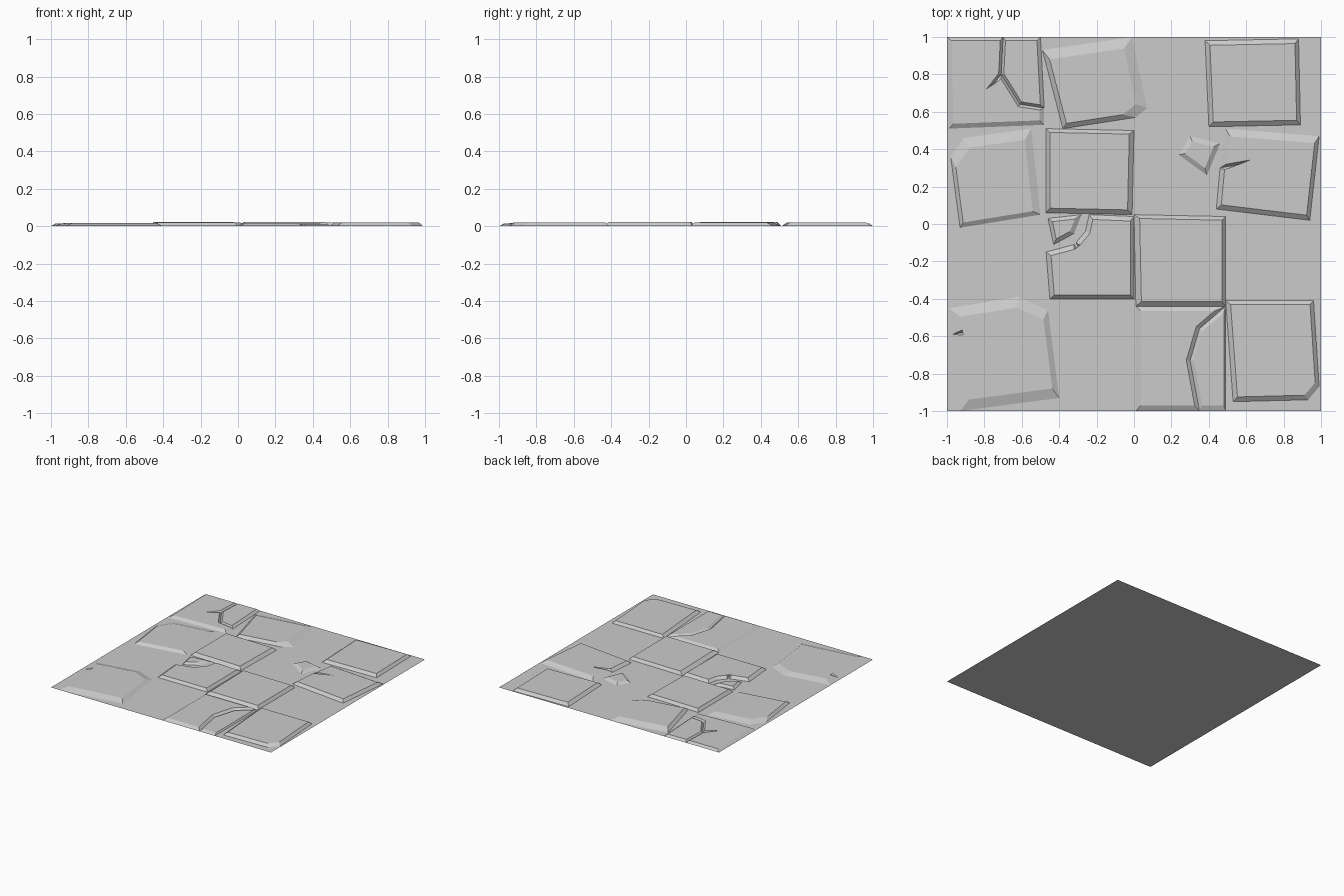
import bpy
import bmesh
from mathutils import Vector

default_cube = bpy.data.objects.get("Cube")
if default_cube:
    bpy.data.objects.remove(default_cube, do_unlink=True)

stone = bpy.data.materials.new("grey stone")
stone.use_nodes = True
stone.diffuse_color = (0.6, 0.6, 0.6, 1)
stone.node_tree.nodes["Principled BSDF"].inputs["Base Color"].default_value = stone.diffuse_color

UNIT = 0.01      # outlines are given in hundredths
NARROW = 2.5     # steep worn edge
WIDE = 5.5       # soft, shallow edge
CRACK = 1.4      # half the width of a crack


def finish(name, bm):
    mesh = bpy.data.meshes.new(name)
    bm.to_mesh(mesh)
    bm.free()
    mesh.materials.append(stone)
    obj = bpy.data.objects.new(name, mesh)
    bpy.context.collection.objects.link(obj)
    return obj


def inset_corner(corner, before, after, width_before, width_after):
    """Move a corner inward by the bevel widths of its two edges."""
    d1, d2 = (corner - before).normalized(), (after - corner).normalized()
    if d1.dot(d2) < -0.95:
        return corner.copy()              # the closed tip of a crack
    n1, n2 = Vector((d1.y, -d1.x)), Vector((d2.y, -d2.x))
    turn = d1.cross(d2)
    if abs(turn) < 0.05:
        return corner + n1 * width_before
    start1, start2 = corner + n1 * width_before, corner + n2 * width_after
    return start1 + d1 * ((start2 - start1).cross(d2) / turn)


def slab(name, outline, height=0.02):
    """Clockwise outline; a third value is the bevel of the edge that follows."""
    points = [Vector(p[:2]) * UNIT for p in outline]
    widths = [(p[2] if len(p) > 2 else NARROW) * UNIT for p in outline]
    count = len(points)
    bm = bmesh.new()
    low, high = [], []
    for i, p in enumerate(points):
        q = inset_corner(p, points[i - 1], points[(i + 1) % count], widths[i - 1], widths[i])
        low.append(bm.verts.new((p.x, p.y, 0)))
        high.append(bm.verts.new((q.x, q.y, height)))
    for i in range(count):
        j = (i + 1) % count
        bm.faces.new((low[j], low[i], high[i], high[j]))
    top = bm.faces.new(high[::-1])
    bmesh.ops.triangulate(bm, faces=[top])
    return finish(name, bm)


# Ground sheet
bm = bmesh.new()
bmesh.ops.create_grid(bm, x_segments=1, y_segments=1, size=1)
finish("ground_sheet", bm)

# Back row
fork = (-71, 80, CRACK)
slab("back_left_slab_main", [
    (-100, 100, 2), (-70, 100, CRACK), fork, (-78, 71, CRACK), (-87, 68, CRACK),
    (-78, 71, CRACK), fork, (-61, 64, CRACK), (-48, 62), (-48, 53), (-99, 51)], 0.016)
slab("back_left_slab_piece", [
    (-70, 100, 2), (-50, 100, 2), (-48, 62, CRACK), (-61, 64, CRACK), fork], 0.016)
slab("back_middle_slab", [
    (-49, 93, WIDE), (-1, 100, WIDE), (7, 62, WIDE), (1, 57), (-38, 51)])
slab("back_right_slab", [(38, 98), (88, 99, 2), (89, 53), (40, 52)])

# Second row
slab("second_row_left_slab", [
    (-98, 36, WIDE), (-91, 46, WIDE), (-55, 51, 4), (-50, 5), (-93, -2, 2)], 0.016)
slab("second_row_middle_slab", [(-47, 51, 2), (0, 50), (-1, 5), (-47, 6, 2)], 0.022)
slab("loose_fragment", [(24, 37), (30, 47), (46, 43), (39, 26)], 0.016)
slab("second_row_right_slab", [
    (49, 51, 4), (99, 47, 2), (94, 2), (44, 8), (46, 30, CRACK), (63, 33, CRACK),
    (71, 39, CRACK), (80, 37, CRACK), (71, 39, CRACK), (63, 33, CRACK), (46, 30, 3)])

# Third row
slab("third_row_broken_slab", [
    (-24, 5), (0, 4, 2), (0, -40, 2), (-45, -40), (-47, -15), (-32, -11, CRACK),
    (-26, -20, CRACK), (-28, -28, CRACK), (-26, -20, CRACK), (-31, -10), (-26, -4)])
slab("third_row_fragment", [(-46, 3, 2), (-28, 5), (-32, -5, 2), (-43, -11, 2)], 0.016)
slab("third_row_right_slab", [(0, 5, 2), (49, 4, 2), (49, -44), (1, -44, 3)], 0.022)

# Front row
slab("front_left_slab", [
    (-99, -45, WIDE), (-62, -39, WIDE), (-46, -46, 3), (-40, -93, WIDE), (-93, -100, WIDE),
    (-97, -59, CRACK), (-86, -57, CRACK), (-97, -59, WIDE)], 0.018)
slab("front_middle_slab", [
    (1, -44), (49, -44, 2), (35, -56, 2), (30, -73, 2), (35, -100, 3), (1, -100)], 0.016)
slab("front_middle_piece", [
    (49, -44, 1), (49, -100, 3), (35, -100, 2), (30, -73, 2), (35, -56, 2)], 0.012)
slab("front_right_slab", [
    (49, -41, 2), (96, -41, 2), (99, -87, 3), (93, -94), (53, -95)], 0.019)
